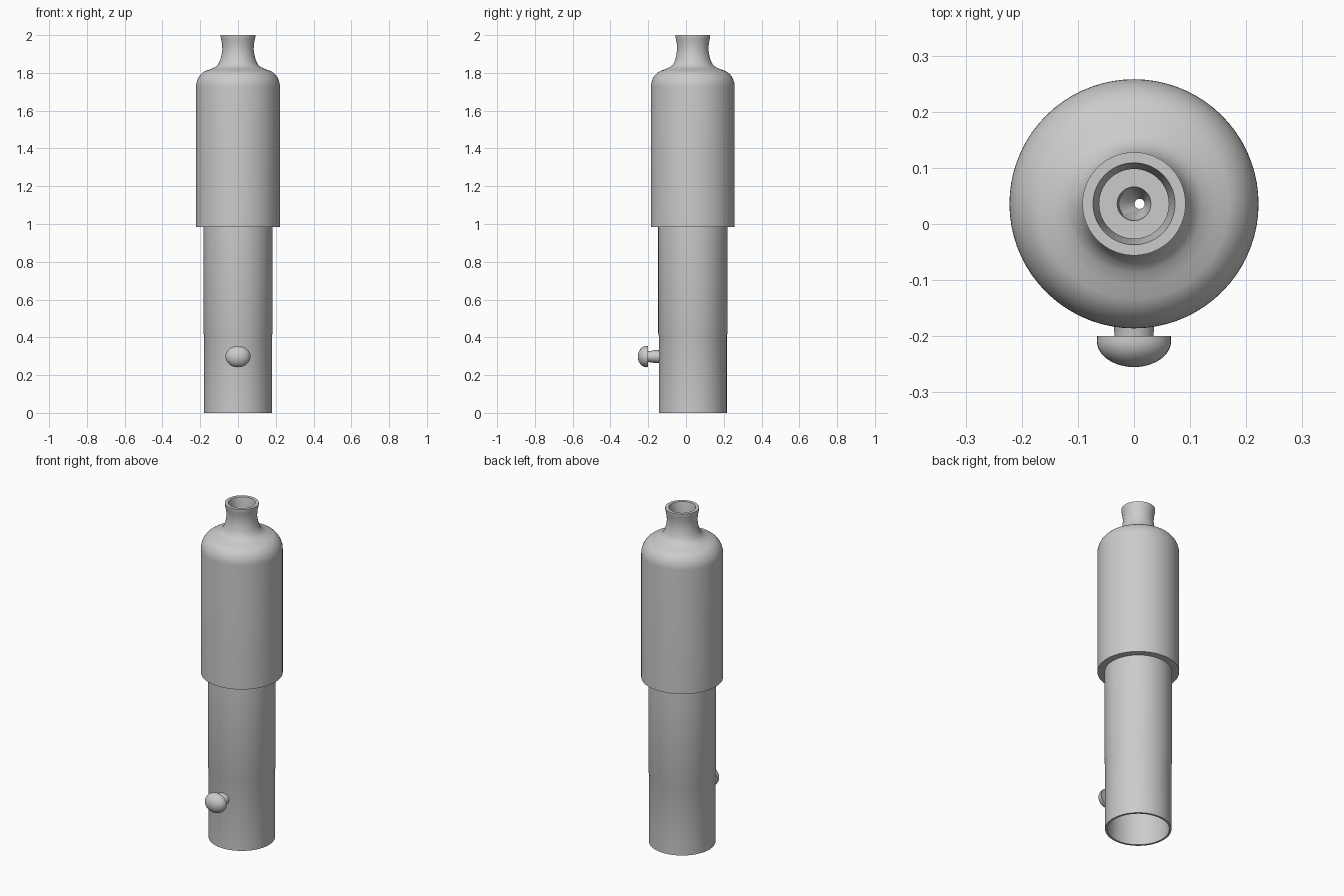
import bpy, bmesh, math
from mathutils import Matrix, Vector

cube = bpy.data.objects.get("Cube")
if cube:
    bpy.data.objects.remove(cube)

BODY_Y = 0.036
BUTTON_Z = 0.298

grey = bpy.data.materials.new("plain grey")
grey.use_nodes = True
grey.diffuse_color = (0.6, 0.6, 0.6, 1)
grey.node_tree.nodes["Principled BSDF"].inputs["Base Color"].default_value = (0.6, 0.6, 0.6, 1)


def lathe(name, profile, closed, matrix, segments=72):
    """Spin (radius, height) points around z, then place with the matrix."""
    bm = bmesh.new()
    verts = [bm.verts.new((r, 0, z)) for r, z in profile]
    edges = [bm.edges.new(pair) for pair in zip(verts, verts[1:])]
    if closed:
        edges.append(bm.edges.new((verts[-1], verts[0])))
    bmesh.ops.spin(bm, geom=verts + edges, cent=(0, 0, 0), axis=(0, 0, 1),
                   angle=2 * math.pi, steps=segments, use_duplicate=False)
    bmesh.ops.remove_doubles(bm, verts=bm.verts, dist=0.0001)
    bmesh.ops.recalc_face_normals(bm, faces=bm.faces)
    # the tiny drain hole sits a little off centre
    for v in bm.verts:
        if closed and math.hypot(v.co.x, v.co.y) < 0.012:
            v.co.x += 0.01
    bm.transform(matrix)
    mesh = bpy.data.meshes.new(name)
    bm.to_mesh(mesh)
    bm.free()
    mesh.materials.append(grey)
    obj = bpy.data.objects.new(name, mesh)
    bpy.context.collection.objects.link(obj)
    bpy.ops.object.select_all(action='DESELECT')
    obj.select_set(True)
    bpy.context.view_layer.objects.active = obj
    bpy.ops.object.shade_smooth_by_angle(angle=math.radians(35))
    return obj


def arc(cr, cz, radius_r, radius_z, start, end, steps):
    """Points along part of an ellipse in the profile plane."""
    angles = [math.radians(start + (end - start) * i / steps) for i in range(steps + 1)]
    return [(cr + radius_r * math.cos(a), cz + radius_z * math.sin(a)) for a in angles]


# Hollow body: stepped tube, rounded shoulder, flared neck and inner bore
outside = [(0.168, 0), (0.18, 0), (0.18, 0.41), (0.183, 0.42), (0.183, 0.985), (0.222, 0.985)]
shoulder = arc(0.142, 1.725, 0.08, 0.092, 0, 70, 10)
neck = [(0.145, 1.82), (0.122, 1.83), (0.106, 1.843), (0.095, 1.865), (0.087, 1.895),
        (0.083, 1.925), (0.085, 1.955), (0.09, 1.98), (0.092, 1.99), (0.092, 2.0)]
bore = [(0.073, 2.0), (0.062, 1.94), (0.062, 1.8), (0.03, 1.8), (0.027, 1.76),
        (0.009, 1.73), (0.009, 1.7)]
inside = [(0.168, 1.7)]
lathe("hollow_body", outside + shoulder + neck + bore + inside, True,
      Matrix.Translation((0, BODY_Y, 0)))

# Button: short stem and domed cap pointing to the front, slightly wide
stem = [(0.034, 0.13), (0.034, 0.17), (0.031, 0.18), (0.029, 0.205)]
cap = [(0.045, 0.204), (0.056, 0.2)] + arc(0, 0.209, 0.0565, 0.046, 0, 90, 10)
wide = Matrix.Diagonal(Vector((1.17, 1, 1, 1)))
lathe("front_button", stem + cap, False,
      Matrix.Translation((0, 0, BUTTON_Z)) @ wide @ Matrix.Rotation(math.pi / 2, 4, 'X'), 40)
